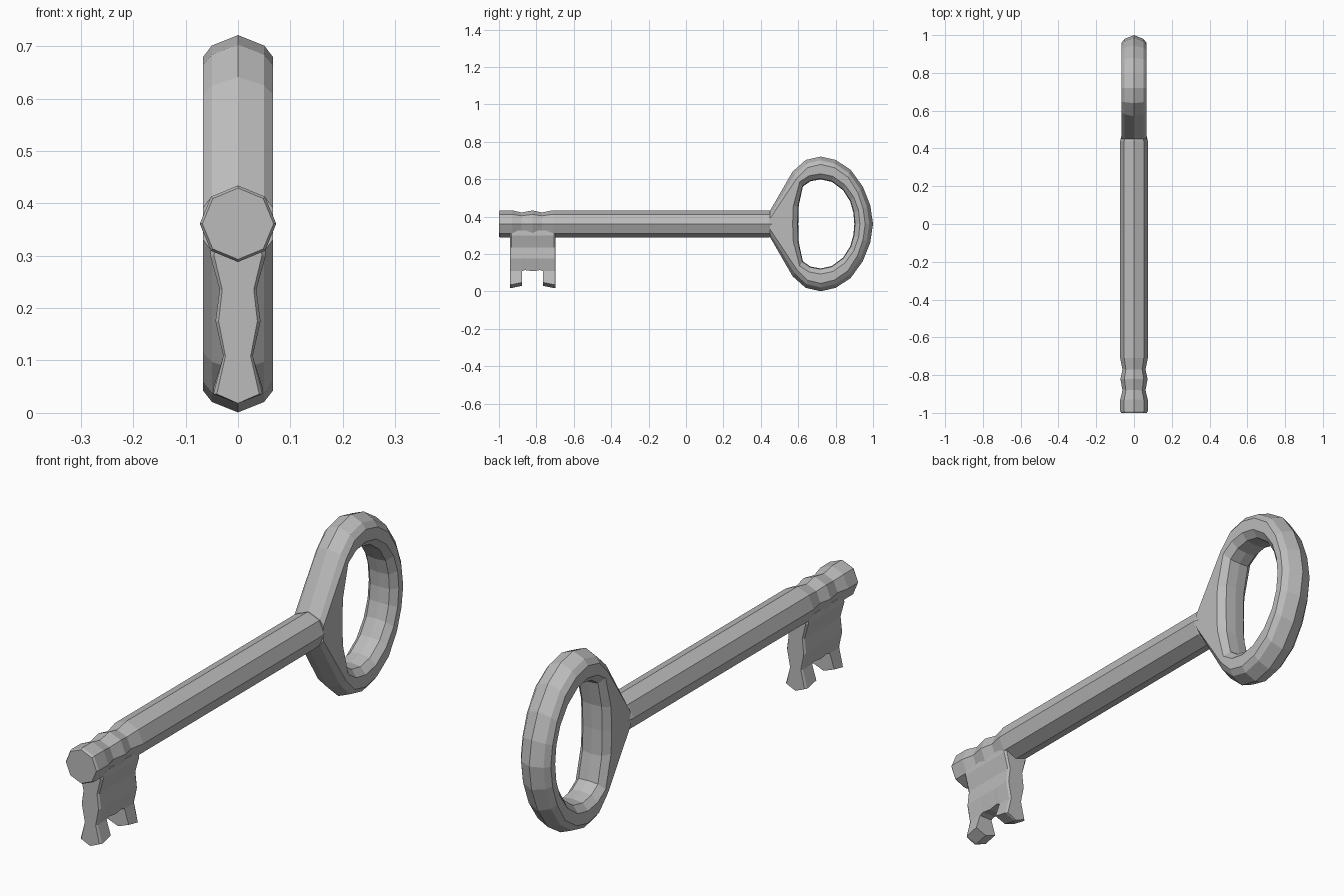
import bpy, bmesh, math
from mathutils import Vector

cube = bpy.data.objects.get("Cube")
if cube:
    bpy.data.objects.remove(cube, do_unlink=True)

MID = 0.361  # height of the key's long axis

steel = bpy.data.materials.new("grey steel")
steel.use_nodes = True
GREY = (0.5, 0.5, 0.5, 1)
steel.diffuse_color = GREY
steel.node_tree.nodes["Principled BSDF"].inputs["Base Color"].default_value = GREY


def finish(bm, name):
    bmesh.ops.remove_doubles(bm, verts=bm.verts, dist=0.0001)
    bmesh.ops.recalc_face_normals(bm, faces=bm.faces)
    mesh = bpy.data.meshes.new(name)
    bm.to_mesh(mesh)
    bm.free()
    mesh.materials.append(steel)
    obj = bpy.data.objects.new(name, mesh)
    bpy.context.collection.objects.link(obj)
    return obj


def loft(bm, loops, closed):
    rings = [[bm.verts.new(p) for p in loop] for loop in loops]
    count = len(rings[0])
    for a in range(len(rings) if closed else len(rings) - 1):
        r, s = rings[a], rings[(a + 1) % len(rings)]
        for i in range(count):
            j = (i + 1) % count
            bm.faces.new((r[i], r[j], s[j], s[i]))
    if not closed:
        bm.faces.new(rings[0])
        bm.faces.new(rings[-1])


# Shaft: octagonal rod with two worn grooves near the tip
profile = [(-1, 0.068), (-0.992, 0.073), (-0.93, 0.073), (-0.88, 0.061),
           (-0.82, 0.072), (-0.77, 0.061), (-0.71, 0.073), (0.44, 0.073), (0.5, 0.058)]
bm = bmesh.new()
loft(bm, [[(r * math.cos(k * math.pi / 4), y, MID + r * math.sin(k * math.pi / 4))
           for k in range(8)] for y, r in profile], False)
finish(bm, "shaft")

# Bow: oval ring whose outer edge tapers into the shaft; (outer y, z, inner y, z)
upper = [(0.45, 0, 0.6, 0), (0.45, 0.072, 0.603, 0.1), (0.57, 0.28, 0.625, 0.2),
         (0.64, 0.342, 0.665, 0.228), (0.72, 0.36, 0.72, 0.238), (0.80, 0.342, 0.78, 0.225),
         (0.88, 0.29, 0.84, 0.18), (0.945, 0.2, 0.878, 0.12), (0.985, 0.1, 0.895, 0.06),
         (1.0, 0, 0.9, 0)]
stations = upper + [(a, -b, c, -d) for a, b, c, d in reversed(upper[1:-1])]


def bow_section(oy, oz, iy, iz):
    outer, inner = Vector((0, oy, oz + MID)), Vector((0, iy, iz + MID))
    d = (inner - outer).normalized()
    e = d
    if oy < 0.5:  # the neck keeps the shaft's octagonal outline
        e = Vector((0, 0, -1 if oz > 0 else 1 if oz < 0 else 0))
    half = [(0.05, outer + e * 0.02), (0.067, outer + e * 0.042),
            (0.067, inner - d * 0.03), (0.043, inner - d * 0.004)]
    right = [Vector((x, 0, 0)) + p for x, p in half]
    left = [Vector((-x, 0, 0)) + p for x, p in reversed(half)]
    return [outer] + right + [inner] + left


bm = bmesh.new()
loft(bm, [bow_section(*s) for s in stations], True)
finish(bm, "bow")

# Bit: waisted plate with two teeth, a grid of cells with the notch left out
rows = [(0.325, 0.051), (0.3, 0.053), (0.235, 0.035), (0.175, 0.043),
        (0.108, 0.028), (0.036, 0.047), (0.018, 0)]
columns = [-0.942, -0.934, -0.878, -0.86, -0.82, -0.78, -0.764, -0.706, -0.698]
last_col, last_row = len(columns) - 1, len(rows) - 1


def bit_point(j, i, side):
    z, x = rows[i]
    if j in (0, last_col):
        x *= 0.86
    if i > 4 and 2 <= j <= last_col - 2:
        z += 0.012
    if i == 4 and j in (3, 5):
        z += 0.006
    return (side * x, columns[j], z)


def kept(j, i):
    notch = 2 <= j < last_col - 2 and i >= 4
    return 0 <= j < last_col and 0 <= i < last_row and not notch


bm = bmesh.new()


def add_face(points):
    unique = list(dict.fromkeys(tuple(p) for p in points))
    if len(unique) > 2:
        bm.faces.new([bm.verts.new(p) for p in unique])


for j in range(last_col):
    for i in range(last_row):
        if not kept(j, i):
            continue
        corners = [(j, i), (j + 1, i), (j + 1, i + 1), (j, i + 1)]
        for side in (1, -1):
            add_face([bit_point(a, b, side) for a, b in corners])
        neighbours = [(j, i - 1), (j + 1, i), (j, i + 1), (j - 1, i)]
        for k, near in enumerate(neighbours):
            p, q = corners[k], corners[(k + 1) % 4]
            if not kept(*near) and not p[1] == q[1] == last_row:
                add_face([bit_point(*p, 1), bit_point(*q, 1),
                          bit_point(*q, -1), bit_point(*p, -1)])
finish(bm, "bit")
